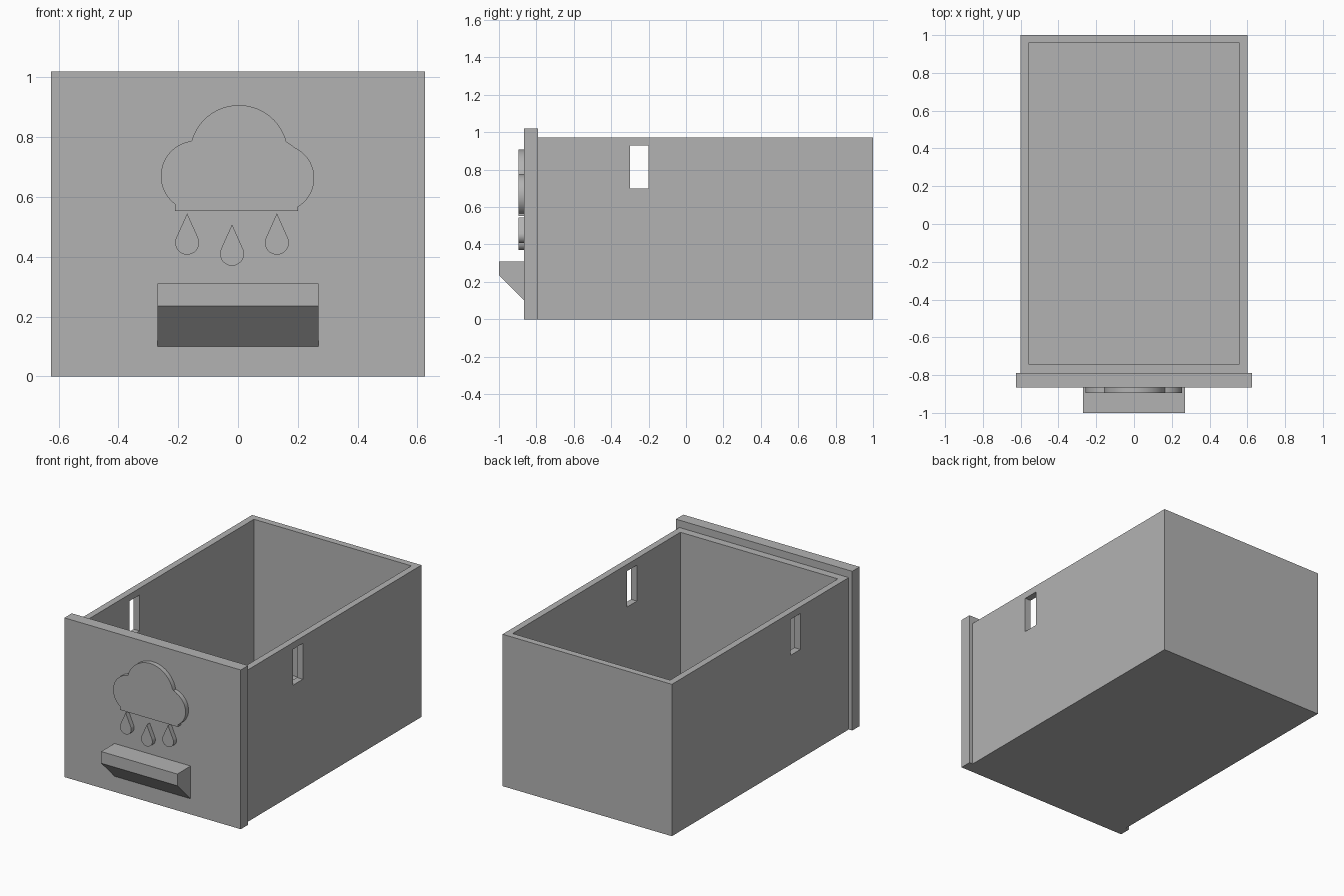
import bpy, bmesh, math

default = bpy.data.objects.get("Cube")
if default:
    bpy.data.objects.remove(default, do_unlink=True)

GREY = (0.45, 0.45, 0.45, 1)
grey = bpy.data.materials.new("plain_grey")
grey.use_nodes = True
grey.diffuse_color = GREY
grey.node_tree.nodes["Principled BSDF"].inputs["Base Color"].default_value = GREY


def prism(name, points, offset):
    """Extrude a closed loop of 3D points along an offset."""
    bm = bmesh.new()
    face = bm.faces.new([bm.verts.new(p) for p in points])
    extruded = bmesh.ops.extrude_face_region(bm, geom=[face], use_keep_orig=True)
    moved = [g for g in extruded["geom"] if isinstance(g, bmesh.types.BMVert)]
    bmesh.ops.translate(bm, verts=moved, vec=offset)
    bmesh.ops.recalc_face_normals(bm, faces=bm.faces)
    mesh = bpy.data.meshes.new(name)
    bm.to_mesh(mesh)
    bm.free()
    mesh.materials.append(grey)
    obj = bpy.data.objects.new(name, mesh)
    bpy.context.collection.objects.link(obj)
    return obj


def box(name, half_x, y0, y1, z0, z1):
    base = [(-half_x, y0, z0), (half_x, y0, z0), (half_x, y1, z0), (-half_x, y1, z0)]
    return prism(name, base, (0, 0, z1 - z0))


def activate(obj):
    bpy.ops.object.select_all(action="DESELECT")
    obj.select_set(True)
    bpy.context.view_layer.objects.active = obj


def cut(target, cutter):
    cutter.hide_render = True
    mod = target.modifiers.new("cut", "BOOLEAN")
    mod.operation = "DIFFERENCE"
    mod.solver = "EXACT"
    mod.object = cutter
    activate(target)
    bpy.ops.object.modifier_apply(modifier=mod.name)
    bpy.data.objects.remove(cutter, do_unlink=True)


def arc(cx, cz, radius, start, end, steps):
    angles = [start + (end - start) * i / steps for i in range(steps + 1)]
    return [(cx + radius * math.cos(a), cz + radius * math.sin(a)) for a in angles]


def relief(name, outline):
    """Raised shape on the front panel, rounded along its outline."""
    obj = prism(name, [(x, -0.895, z) for x, z in outline], (0, 0.04, 0))
    activate(obj)
    bpy.ops.object.shade_smooth_by_angle(angle=math.radians(25))


# Open drawer body with a window through both side walls
body = box("drawer_body", 0.6, -0.79, 1.0, 0, 0.973)
cut(body, box("cavity_cutter", 0.558, -0.74, 0.958, 0.045, 1.2))
cut(body, box("window_cutter", 0.8, -0.30, -0.20, 0.70, 0.93))

# Front panel, slightly larger than the body
box("front_panel", 0.625, -0.865, -0.79, 0, 1.02)

# Handle with a sloping underside
side = [(-0.86, 0.31), (-1.0, 0.31), (-1.0, 0.235), (-0.865, 0.10), (-0.86, 0.10)]
prism("handle", [(-0.27, y, z) for y, z in side], (0.54, 0, 0))


# Cloud outline: right puff, top puff, left puff, flat base
def angle_at(cx, cz, x, z):
    return math.atan2(z - cz, x - cx)


right, top, left = (0.143, 0.663), (0.003, 0.743), (-0.14, 0.67)
cloud = [(-0.21, 0.553), (0.20, 0.553)]
cloud += arc(*right, 0.112, angle_at(*right, 0.20, 0.567),
             angle_at(*right, 0.16, 0.774), 24)
cloud += arc(*top, 0.164, angle_at(*top, 0.164, 0.772),
             angle_at(*top, -0.155, 0.79), 32)
cloud += arc(*left, 0.118, angle_at(*left, -0.155, 0.787),
             angle_at(*left, -0.21, 0.575) + math.tau, 24)
relief("cloud", cloud)

# Raindrops: round bottom with straight sides tangent to the tip
RADIUS, TIP = 0.04, 0.098
tangent = math.acos(RADIUS / TIP)
for name, x, z in (("left_drop", 0.13, 0.447), ("middle_drop", -0.02, 0.41),
                   ("right_drop", -0.17, 0.447)):
    start = math.pi / 2 + tangent
    round_end = arc(x, z, RADIUS, start, start + math.tau - 2 * tangent, 28)
    relief(name, [(x, z + TIP)] + round_end)
